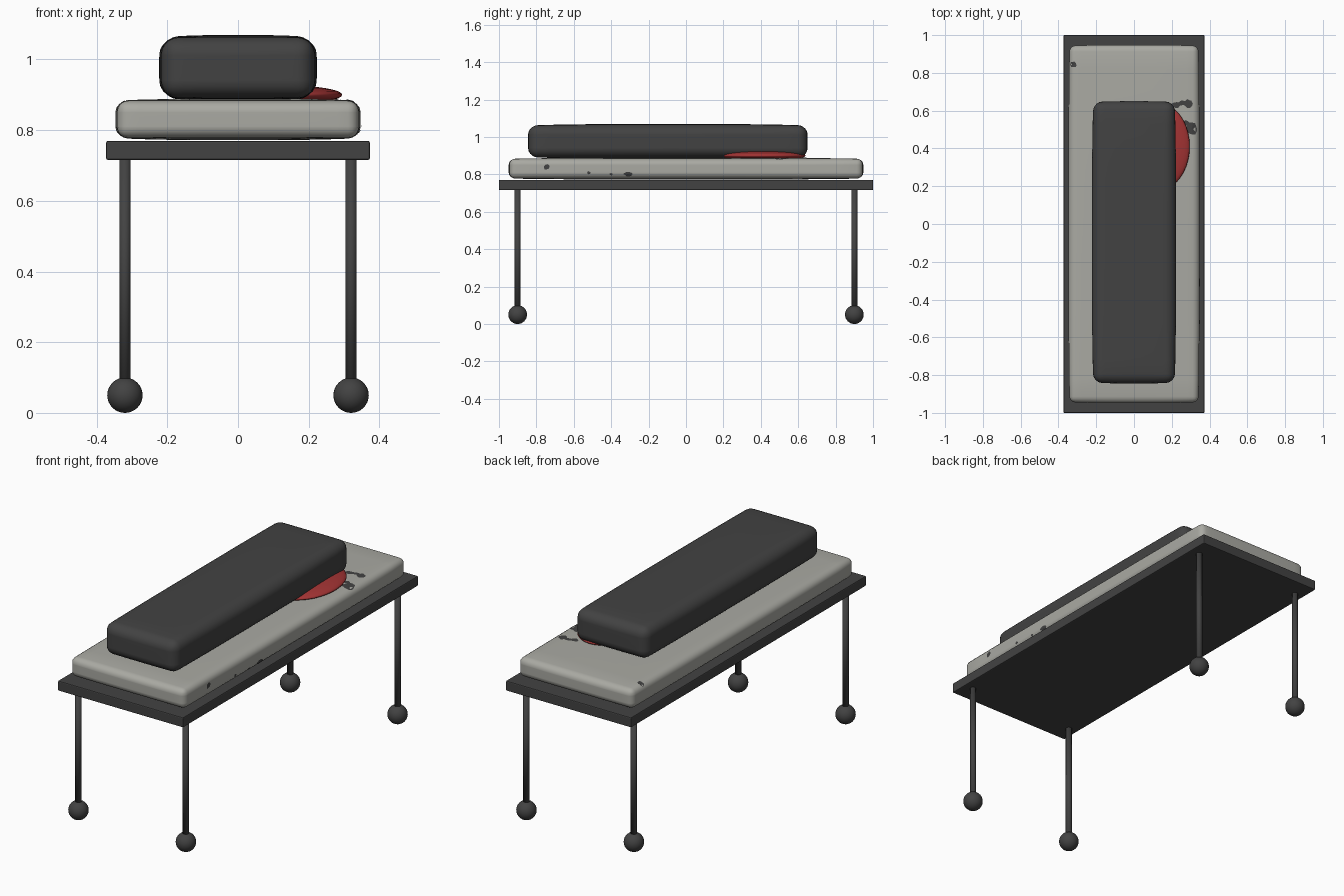
import bpy, bmesh, math, random
from mathutils import Vector
from mathutils.bvhtree import BVHTree

if "Cube" in bpy.data.objects:
    bpy.data.objects.remove(bpy.data.objects["Cube"])

random.seed(4)


def material(name, rgb):
    m = bpy.data.materials.new(name)
    m.diffuse_color = (*rgb, 1)
    m.use_nodes = True
    m.node_tree.nodes["Principled BSDF"].inputs["Base Color"].default_value = m.diffuse_color
    return m


DARK = material("dark grey", (0.055, 0.055, 0.055))
PALE = material("pale grey", (0.40, 0.40, 0.365))
RED = material("dark red", (0.38, 0.035, 0.035))


def add_object(name, bm, mat, smooth=True):
    mesh = bpy.data.meshes.new(name)
    bm.normal_update()
    bm.to_mesh(mesh)
    ob = bpy.data.objects.new(name, mesh)
    bpy.context.collection.objects.link(ob)
    mesh.materials.append(mat)
    for p in mesh.polygons:
        p.use_smooth = smooth
    return ob


def soft_box(lo, hi, radius, segments=4, bulge=(0, 0, 0)):
    """Rounded box; each pair of sides swells outward by bulge."""
    lo, hi = Vector(lo), Vector(hi)
    mid, half = (lo + hi) / 2, (hi - lo) / 2
    core = half - Vector(bulge)
    bm = bmesh.new()
    bmesh.ops.create_cube(bm, size=2)
    for v in bm.verts:
        v.co = Vector(c * h for c, h in zip(v.co, core))
    bmesh.ops.bevel(bm, geom=bm.edges[:], offset=radius, segments=segments,
                    profile=0.5, affect='EDGES')
    if any(bulge):
        for axis in range(3):
            normal = Vector((0, 0, 0))
            normal[axis] = 1
            inner = core[axis] - radius
            for t in (-0.9, -0.6, -0.3, 0, 0.3, 0.6, 0.9):
                bmesh.ops.bisect_plane(bm, geom=bm.verts[:] + bm.edges[:] + bm.faces[:],
                                       plane_co=normal * inner * t, plane_no=normal)
        for v in bm.verts:
            u = [c / h for c, h in zip(v.co, core)]
            for a in range(3):
                b, c = (a + 1) % 3, (a + 2) % 3
                v.co[a] += bulge[a] * u[a] * (1 - u[b] ** 4) * (1 - u[c] ** 4)
    bmesh.ops.translate(bm, verts=bm.verts, vec=mid)
    return bm


# Tabletop
add_object("table_top", soft_box((-0.373, -1, 0.716), (0.373, 1, 0.77), 0.005, 2), DARK, False)

# Mattress
mattress = soft_box((-0.347, -0.948, 0.772), (0.347, 0.948, 0.889), 0.03,
                    bulge=(0.006, 0.005, 0.006))
tree = BVHTree.FromBMesh(mattress)
add_object("mattress", mattress, PALE)

# Long bundle lying on the mattress
add_object("bundle", soft_box((-0.223, -0.844, 0.884), (0.223, 0.65, 1.069), 0.045, 5,
                              bulge=(0.008, 0.006, 0.008)), DARK)

# Red puddle half hidden under the bundle
bm = bmesh.new()
bmesh.ops.create_uvsphere(bm, u_segments=40, v_segments=16, radius=1)
for v in bm.verts:
    v.co = (0.13 + 0.165 * v.co.x, 0.41 + 0.23 * v.co.y, 0.9 + 0.027 * v.co.z)
add_object("puddle", bm, RED)

# Legs with ball feet
for sx, side in ((-1, "left"), (1, "right")):
    for sy, end in ((-1, "front"), (1, "back")):
        bm = bmesh.new()
        bmesh.ops.create_cone(bm, cap_ends=True, segments=24, radius1=0.016,
                              radius2=0.016, depth=0.68)
        bmesh.ops.translate(bm, verts=bm.verts, vec=(sx * 0.32, sy * 0.9, 0.39))
        add_object(f"{end}_{side}_leg", bm, DARK)
        bm = bmesh.new()
        bmesh.ops.create_uvsphere(bm, u_segments=32, v_segments=16, radius=0.05)
        bmesh.ops.translate(bm, verts=bm.verts, vec=(sx * 0.32, sy * 0.9, 0.05))
        add_object(f"{end}_{side}_foot", bm, DARK)


def stain(name, a, b, ra, rb, on_top):
    """Ragged flat patch laid on the mattress top (x, y) or right side (y, z)."""
    inward = Vector((0, 0, -1)) if on_top else Vector((-1, 0, 0))

    def lay(p, q):
        start = Vector((p, q, 1.5)) if on_top else Vector((1, p, q))
        return tree.ray_cast(start, inward)[0] - inward * 0.002

    bm = bmesh.new()
    n = 14
    centre = bm.verts.new(lay(a, b))
    ring = []
    for i in range(n):
        t, k = 2 * math.pi * i / n, random.uniform(0.8, 1.15)
        ring.append(bm.verts.new(lay(a + ra * k * math.cos(t), b + rb * k * math.sin(t))))
    for i in range(n):
        bm.faces.new((centre, ring[i], ring[(i + 1) % n]))
    add_object(name, bm, DARK, False)


# Stains on the mattress
for i, (x, y, rx, ry) in enumerate([(0.225, 0.63, 0.022, 0.018), (0.255, 0.64, 0.025, 0.012),
                                    (0.29, 0.637, 0.022, 0.022), (0.275, 0.535, 0.018, 0.014),
                                    (0.305, 0.505, 0.03, 0.036), (-0.32, 0.845, 0.016, 0.016)]):
    stain(f"top_stain_{i + 1}", x, y, rx, ry, True)
for i, (y, z, ry, rz) in enumerate([(-0.745, 0.839, 0.016, 0.015), (-0.52, 0.808, 0.01, 0.008),
                                    (-0.40, 0.8, 0.008, 0.006), (-0.31, 0.802, 0.024, 0.013)]):
    stain(f"side_stain_{i + 1}", y, z, ry, rz, False)
